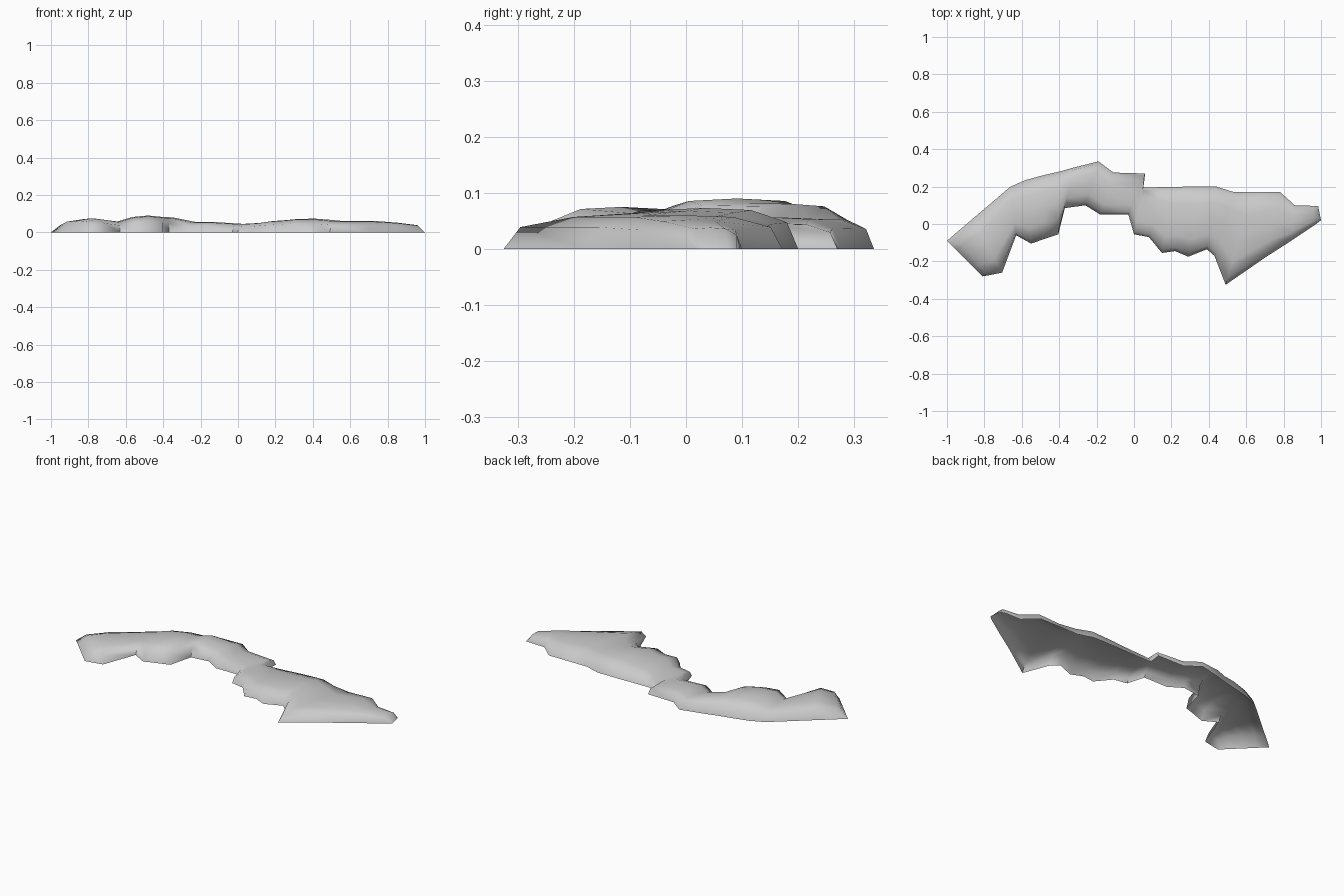
import bpy
import bmesh
import math
from mathutils import Vector

default = bpy.data.objects.get("Cube")
if default:
    bpy.data.objects.remove(default, do_unlink=True)

# Single plain stone colour
stone = bpy.data.materials.new("pale_grey_stone")
stone.use_nodes = True
colour = (0.6, 0.6, 0.6, 1)
stone.diffuse_color = colour
stone.node_tree.nodes["Principled BSDF"].inputs["Base Color"].default_value = colour

# Stations along the ridge, in hundredths: back x, back y, front x, front y, crest height
STATIONS = [
    (-100, -9, -81, -28, 0), (-96, -5.5, -78, -27.5, 6), (-86, 3, -70.5, -26, 7.5),
    (-66, 20, -63, -6, 5.8), (-58, 23.5, -55, -10.5, 8.2), (-48, 26.2, -48, -8, 9),
    (-40, 28, -40.5, -5.5, 8.2), (-33, 30, -37, 8.5, 8), (-19, 33.5, -26, 10, 5.5),
    (-11, 27.5, -18, 5, 5.6), (6, 27, -3, 5, 4.6), (5, 19.5, 0, -5.5, 4.5),
    (15, 19.7, 8, -7, 5), (22, 19.8, 15, -15.5, 6), (29, 20, 22, -14.5, 6.5),
    (36, 20, 29, -17.5, 7.2), (44, 20, 39, -13.5, 7.3), (53, 17.2, 43, -17, 6.8),
    (64, 17.2, 49, -32.5, 6), (78, 17.2, 70, -18, 6), (86, 10, 84, -9, 5.2),
    (96, 9.7, 96, -1, 3.8), (98.5, 9.5, 100, 2, 0),
]

# Domed cross-section: fraction across the strip, fraction of crest height
half = [(0, 0), (0.06, 0.65), (0.25, 0.95)]
section = half + [(0.5, 1)] + [(1 - u, h) for u, h in reversed(half)]


def build_ridge(name):
    """Loft the domed section through every station as an open-bottomed shell."""
    bm = bmesh.new()
    rows = []
    for bx, by, fx, fy, crest in STATIONS:
        back = Vector((bx, by, 0)) / 100
        front = Vector((fx, fy, 0)) / 100
        row = []
        for u, h in section:
            point = back.lerp(front, u)
            point.z = h * crest / 100
            row.append(bm.verts.new(point))
        rows.append(row)
    for row, following in zip(rows, rows[1:]):
        for i in range(len(section) - 1):
            bm.faces.new((row[i], row[i + 1], following[i + 1], following[i]))
    bm.normal_update()
    mesh = bpy.data.meshes.new(name)
    bm.to_mesh(mesh)
    bm.free()
    mesh.materials.append(stone)
    obj = bpy.data.objects.new(name, mesh)
    bpy.context.collection.objects.link(obj)
    return obj


# Low winding rock ridge, softly shaded
ridge = build_ridge("rock_ridge")
bpy.ops.object.select_all(action="DESELECT")
ridge.select_set(True)
bpy.context.view_layer.objects.active = ridge
bpy.ops.object.shade_smooth_by_angle(angle=math.radians(60))
